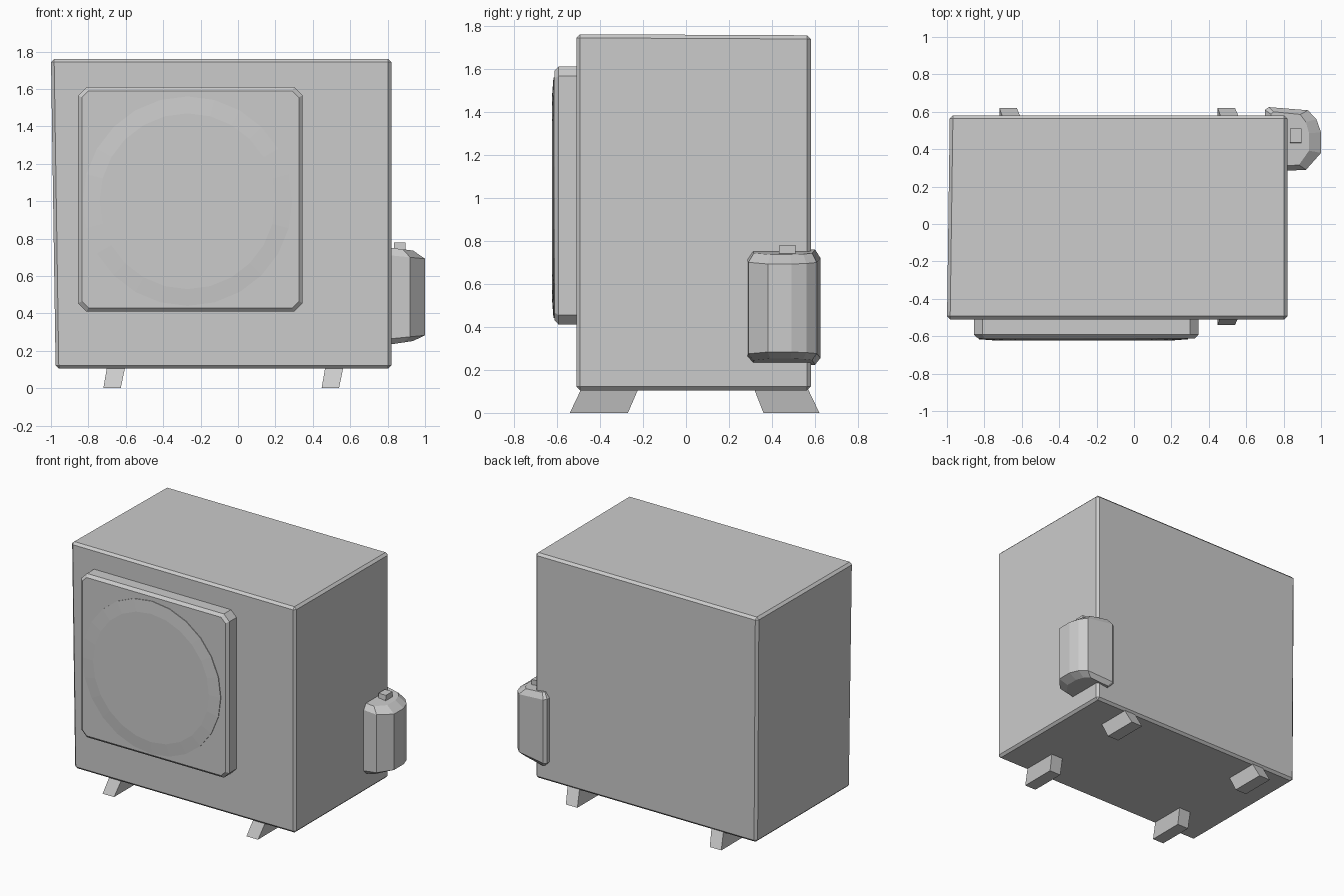
import bpy, math

if "Cube" in bpy.data.objects:
    bpy.data.objects.remove(bpy.data.objects["Cube"])


def loft(name, rings):
    """Join equal-length rings of points into a closed solid."""
    n = len(rings[0])
    verts = [p for ring in rings for p in ring]
    faces = [list(range(n))[::-1], list(range(len(verts) - n, len(verts)))]
    for r in range(len(rings) - 1):
        for i in range(n):
            j = (i + 1) % n
            faces.append([r * n + i, r * n + j, (r + 1) * n + j, (r + 1) * n + i])
    mesh = bpy.data.meshes.new(name)
    mesh.from_pydata(verts, [], faces)
    mesh.update()
    obj = bpy.data.objects.new(name, mesh)
    bpy.context.collection.objects.link(obj)
    return obj


def rect(x0, x1, y0, y1, z):
    return [(x0, y0, z), (x1, y0, z), (x1, y1, z), (x0, y1, z)]


def cut_square(cx, cz, half, cut, y):
    """Square with clipped corners, facing the front."""
    a, b = half, half - cut
    pts = [(-b, -a), (b, -a), (a, -b), (a, b), (b, a), (-b, a), (-a, b), (-a, -b)]
    return [(cx + u, y, cz + v) for u, v in pts]


def circle(cx, cz, radius, y, sides=24):
    return [(cx + radius * math.cos(2 * math.pi * i / sides), y,
             cz + radius * math.sin(2 * math.pi * i / sides)) for i in range(sides)]


# Main casing, leaning slightly at its left side
top = [(-1.0, -0.51, 1.76), (0.82, -0.51, 1.76), (0.82, 0.58, 1.755), (-0.985, 0.58, 1.755)]
body = loft("casing", [rect(-0.975, 0.82, -0.51, 0.58, 0.105), top])
bevel = body.modifiers.new("edge_chamfer", 'BEVEL')
bevel.width = 0.017
bevel.segments = 1

# Raised fan panel with chamfered rim, and the round fan cover on it
PX, PZ = -0.255, 1.01
loft("fan_panel", [cut_square(PX, PZ, 0.60, 0.045, -0.49),
                   cut_square(PX, PZ, 0.60, 0.045, -0.592),
                   cut_square(PX, PZ, 0.58, 0.035, -0.611)])
loft("fan_cover", [circle(-0.27, 1.0, 0.56, -0.60),
                   circle(-0.27, 1.0, 0.56, -0.616),
                   circle(-0.27, 1.0, 0.47, -0.623)])

# Splayed feet
for side, x in (("left", -0.72), ("right", 0.447)):
    for end, low, high in (("front", (-0.54, -0.27), (-0.485, -0.22)),
                           ("back", (0.36, 0.62), (0.315, 0.565))):
        loft(f"{side}_{end}_foot", [rect(x, x + 0.093, *low, 0.0),
                                    rect(x + 0.02, x + 0.117, *high, 0.115)])

# Service box wrapped around the back right corner
outline = [(0.70, 0.30), (0.82, 0.285), (0.92, 0.29), (1.0, 0.38), (1.0, 0.49),
           (0.975, 0.56), (0.93, 0.608), (0.72, 0.625), (0.70, 0.61)]


def box_ring(z, sx=1.0, sy=1.0, slope=0.0):
    ring = []
    for u, v in outline:
        x, y = 0.80 + (u - 0.80) * sx, 0.46 + (v - 0.46) * sy
        ring.append((x, y, z + slope * (x - 0.82)))
    return ring


loft("service_box", [box_ring(0.235, 0.68, 0.85, 0.15), box_ring(0.265, slope=0.10),
                     box_ring(0.71, slope=-0.10), box_ring(0.75, 0.68, 0.85, -0.12)])

# Small knob on the service box
loft("service_box_knob", [rect(0.835, 0.895, 0.43, 0.51, 0.72),
                          rect(0.835, 0.895, 0.435, 0.51, 0.78)])

# Consistent outward normals
for obj in bpy.context.scene.objects:
    bpy.context.view_layer.objects.active = obj
    bpy.ops.object.mode_set(mode='EDIT')
    bpy.ops.mesh.select_all(action='SELECT')
    bpy.ops.mesh.normals_make_consistent(inside=False)
    bpy.ops.object.mode_set(mode='OBJECT')
